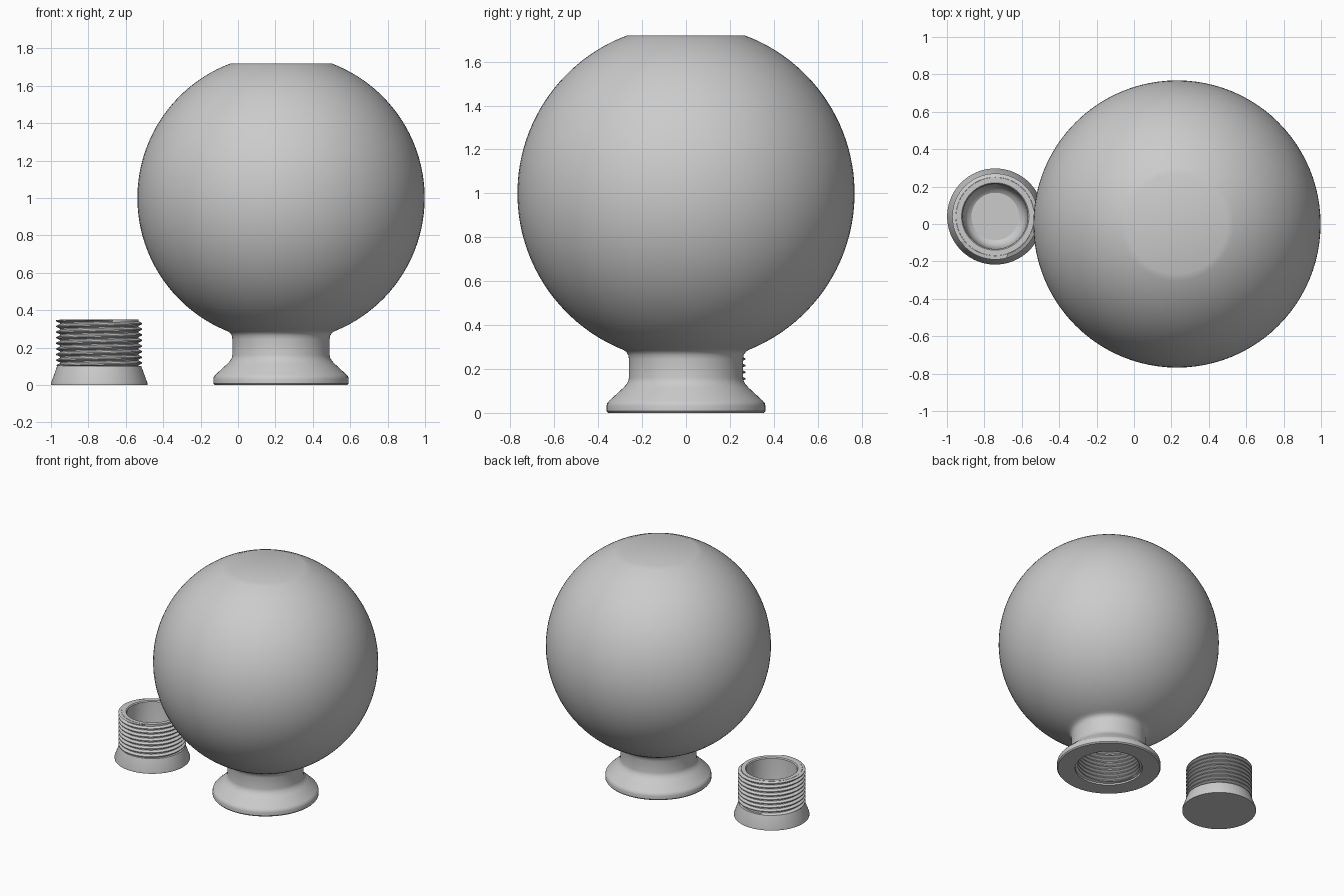
import bpy, bmesh, math

old = bpy.data.objects.get("Cube")
if old:
    bpy.data.objects.remove(old, do_unlink=True)

grey = bpy.data.materials.new("light grey")
grey.use_nodes = True
colour = (0.6, 0.6, 0.6, 1)
grey.diffuse_color = colour
grey.node_tree.nodes["Principled BSDF"].inputs["Base Color"].default_value = colour


def finish(bm, name, centre, angle):
    mesh = bpy.data.meshes.new(name)
    bm.to_mesh(mesh)
    bm.free()
    ob = bpy.data.objects.new(name, mesh)
    bpy.context.collection.objects.link(ob)
    ob.location = (centre[0], centre[1], 0)
    mesh.materials.append(grey)
    bpy.ops.object.select_all(action="DESELECT")
    ob.select_set(True)
    bpy.context.view_layer.objects.active = ob
    bpy.ops.object.shade_smooth_by_angle(angle=math.radians(angle))
    return ob


def lathe(name, profile, centre, steps=96):
    """Revolve (radius, height) points around the vertical axis."""
    bm = bmesh.new()
    verts = [bm.verts.new((r, 0, z)) for r, z in profile]
    edges = [bm.edges.new(pair) for pair in zip(verts, verts[1:])]
    bmesh.ops.spin(bm, geom=verts + edges, cent=(0, 0, 0), axis=(0, 0, 1),
                   angle=math.tau, steps=steps, use_merge=False)
    bmesh.ops.remove_doubles(bm, verts=bm.verts[:], dist=1e-5)
    bmesh.ops.recalc_face_normals(bm, faces=bm.faces[:])
    return finish(bm, name, centre, 32)


def thread(name, root, crest, low, high, pitch, centre, steps=72):
    """Helical screw thread, trimmed flat at both ends."""
    tooth = ((0, root), (0.2, root), (0.5, crest), (0.7, crest))
    turns = math.ceil((high - low) / pitch) + 1
    rows = [((t + f) * pitch, r) for t in range(turns) for f, r in tooth]
    bm = bmesh.new()
    columns = []
    for i in range(steps + 1):
        a = math.tau * i / steps
        column = []
        for dz, r in rows:
            z = low - pitch + dz + pitch * i / steps
            if not low < z < high:
                z, r = min(max(z, low), high), root
            column.append(bm.verts.new((r * math.cos(a), r * math.sin(a), z)))
        columns.append(column)
    for a, b in zip(columns, columns[1:]):
        for k in range(len(rows) - 1):
            quad = (a[k], b[k], b[k + 1], a[k + 1])
            bm.faces.new(quad if crest > root else quad[::-1])
    bmesh.ops.remove_doubles(bm, verts=bm.verts[:], dist=1e-5)
    bmesh.ops.dissolve_degenerate(bm, edges=bm.edges[:], dist=1e-5)
    return finish(bm, name, centre, 30)


def arc(radius, r_top, r_bottom, mid=1.0, steps=48):
    """Side of a ball from its upper cut to its lower cut."""
    start = math.acos(r_top / radius)
    end = -math.acos(r_bottom / radius)
    angles = [start + (end - start) * i / steps for i in range(steps + 1)]
    return [(radius * math.cos(a), mid + radius * math.sin(a)) for a in angles]


# Hollow globe with flat top, short neck and flared foot
flask = (0.23, 0)
outside = arc(0.768, 0.268, 0.305)
inside = arc(0.73, 0.265, 0.235)
neck = [(0.285, 0.287), (0.271, 0.277), (0.263, 0.263), (0.26, 0.245),
        (0.26, 0.16), (0.263, 0.145), (0.272, 0.129), (0.286, 0.114),
        (0.35, 0.055), (0.359, 0.044), (0.362, 0.032), (0.362, 0.008),
        (0.355, 0), (0.235, 0)]
lathe("globe_with_neck",
      [(0, outside[0][1])] + outside + neck + inside[::-1] + [(0, inside[0][1])],
      flask)
thread("neck_thread", 0.234, 0.216, 0.012, 0.28, 0.03, flask)

# Hollow stopper with flared grip
plug = (-0.742, 0.04)
lathe("stopper",
      [(0, 0), (0.257, 0), (0.257, 0.012), (0.228, 0.092), (0.226, 0.1),
       (0.209, 0.1), (0.209, 0.35), (0.18, 0.35), (0.174, 0.343),
       (0.168, 0.12), (0.16, 0.085), (0.146, 0.062), (0.127, 0.05), (0, 0.05)],
      plug)
thread("stopper_thread", 0.21, 0.23, 0.1, 0.349, 0.03, plug)
